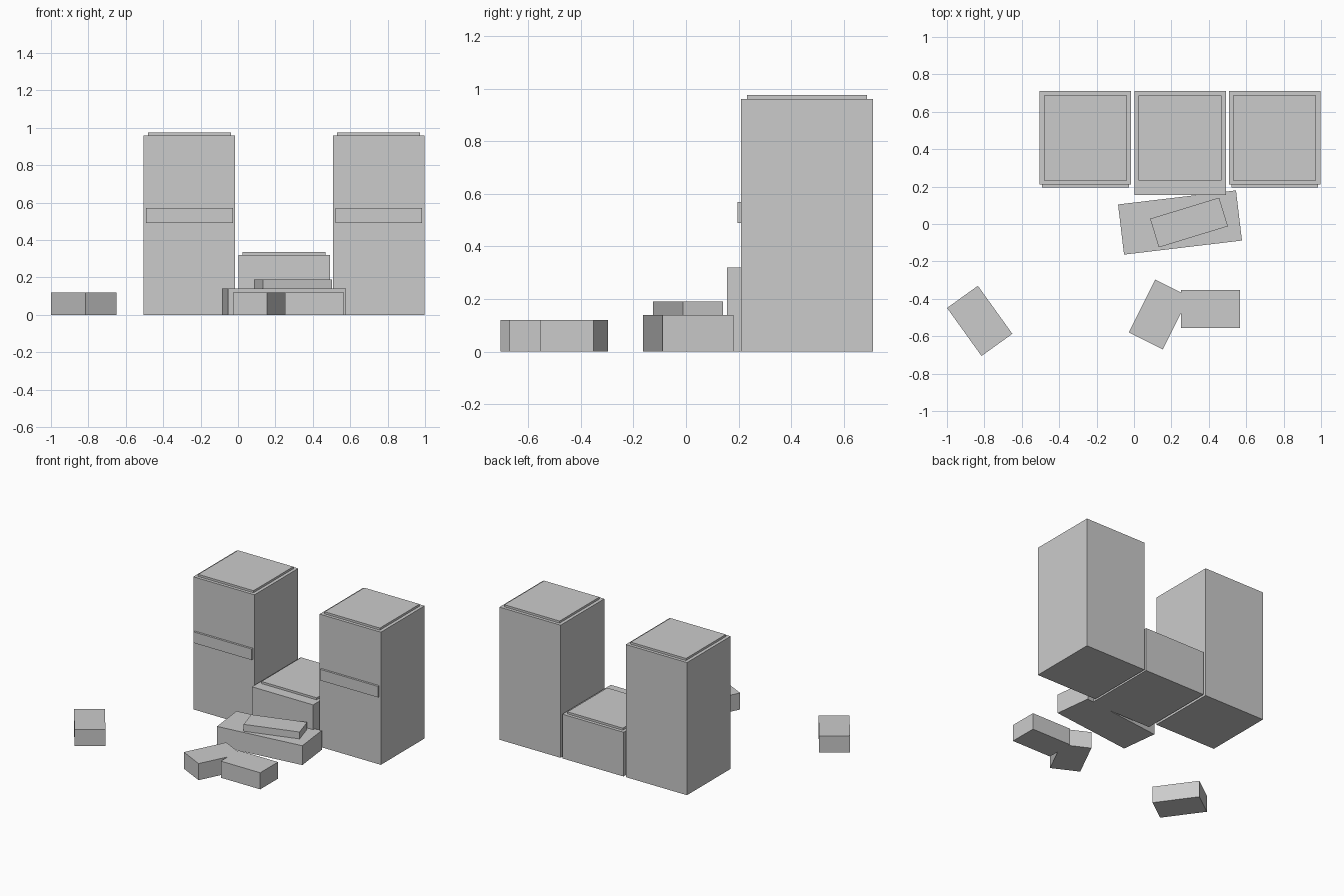
import bpy
from math import radians

cube = bpy.data.objects.get("Cube")
if cube:
    bpy.data.objects.remove(cube, do_unlink=True)

# One plain material for everything
grey = bpy.data.materials.new("light_grey")
grey.use_nodes = True
colour = (0.6, 0.6, 0.6, 1)
grey.diffuse_color = colour
grey.node_tree.nodes["Principled BSDF"].inputs["Base Color"].default_value = colour


def box(name, centre, size, bottom, top, angle=0):
    """Box with a plan centre and size, a height range and a turn about z."""
    bpy.ops.mesh.primitive_cube_add(
        size=1, location=(*centre, (bottom + top) / 2),
        rotation=(0, 0, radians(angle)))
    ob = bpy.context.object
    ob.name = name
    ob.scale = (*size, top - bottom)
    bpy.ops.object.transform_apply(location=False, rotation=False, scale=True)
    ob.data.materials.append(grey)
    return ob


# Two tall towers, each with a roof slab and a band across the front
for side, x in (("right", -0.26), ("left", 0.752)):
    box(f"{side}_tower", (x, 0.46), (0.49, 0.5), 0, 0.96)
    box(f"{side}_tower_roof", (x, 0.46), (0.443, 0.455), 0.96, 0.975)
    box(f"{side}_tower_band", (x, 0.203), (0.464, 0.016), 0.49, 0.57)

# Low block between the towers
box("low_block", (0.248, 0.433), (0.49, 0.555), 0, 0.32)
box("low_block_roof", (0.246, 0.46), (0.443, 0.455), 0.32, 0.335)

# Turned platform with a smaller slab on it
box("platform", (0.246, 0.008), (0.635, 0.27), 0, 0.14, 6.8)
box("platform_slab", (0.294, 0.008), (0.386, 0.16), 0.14, 0.19, 17)

# Loose blocks scattered in front
for name, centre, angle in (("far_block", (-0.825, -0.518), 35.7),
                            ("leaning_block", (0.134, -0.484), -26.6),
                            ("straight_block", (0.409, -0.454), 90)):
    box(name, centre, (0.203, 0.316), 0, 0.12, angle)
